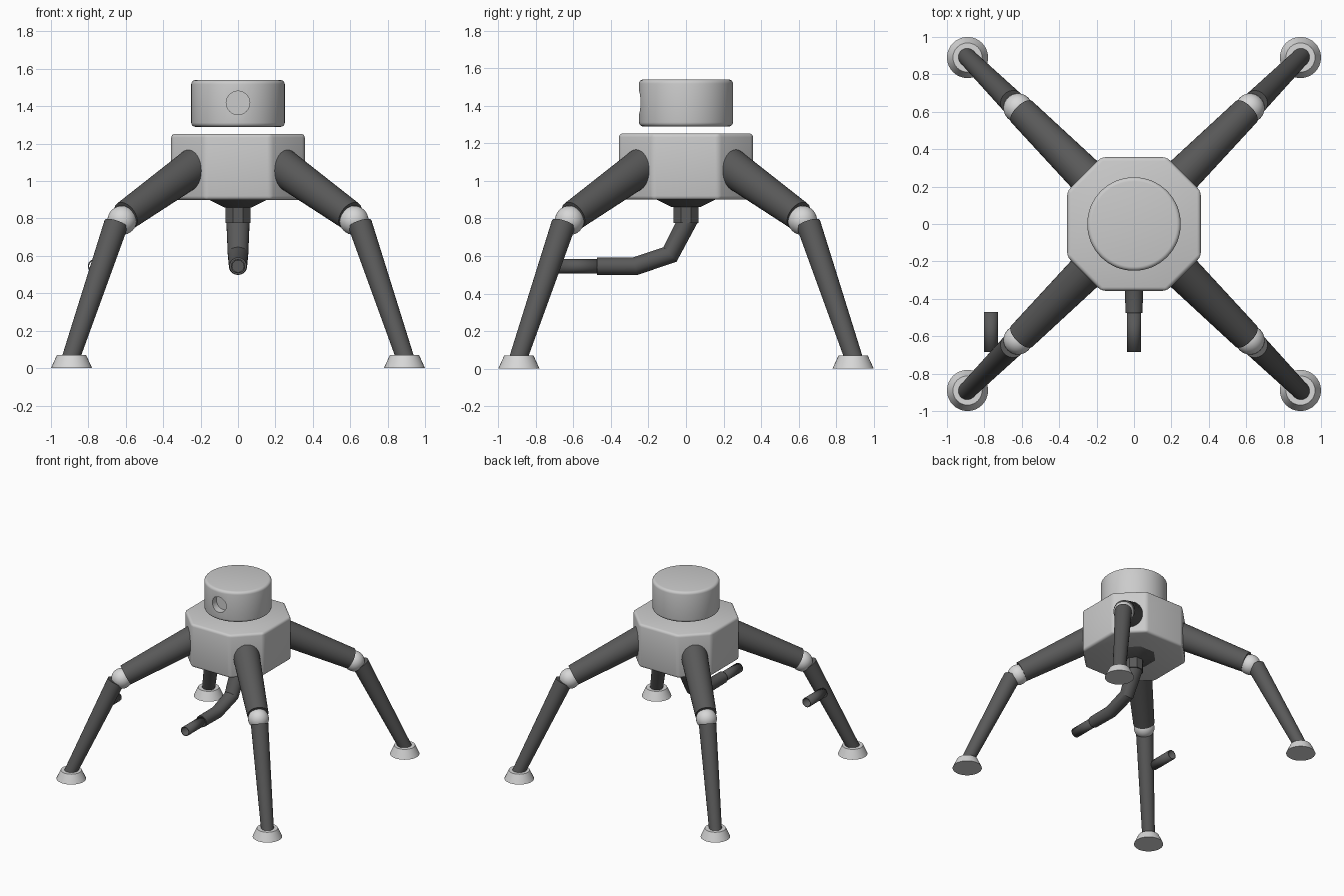
import bpy, bmesh, math
from mathutils import Vector, Matrix

if "Cube" in bpy.data.objects:
    bpy.data.objects.remove(bpy.data.objects["Cube"])


def material(name, v):
    m = bpy.data.materials.new(name)
    m.diffuse_color = (v, v, v, 1)
    m.use_nodes = True
    m.node_tree.nodes["Principled BSDF"].inputs["Base Color"].default_value = m.diffuse_color
    return m


LIGHT = material("light grey", 0.60)
PALE = material("pale grey", 0.68)
DARK = material("dark grey", 0.10)


def shade(ob, angle=35):
    bpy.ops.object.select_all(action='DESELECT')
    ob.select_set(True)
    bpy.context.view_layer.objects.active = ob
    bpy.ops.object.shade_smooth_by_angle(angle=math.radians(angle))


def finish(name, bm, mat, angle=35):
    bmesh.ops.recalc_face_normals(bm, faces=bm.faces)
    me = bpy.data.meshes.new(name)
    bm.to_mesh(me)
    bm.free()
    ob = bpy.data.objects.new(name, me)
    bpy.context.collection.objects.link(ob)
    me.materials.append(mat)
    shade(ob, angle)
    return ob


def cone(name, a, b, ra, rb, mat, n=32, spin=0.0, bevel=0.0, caps=True):
    """Tapered cylinder from point a to point b."""
    a, b = Vector(a), Vector(b)
    d = b - a
    M = (Matrix.Translation((a + b) / 2)
         @ d.to_track_quat('Z', 'Y').to_matrix().to_4x4()
         @ Matrix.Rotation(spin, 4, 'Z'))
    bm = bmesh.new()
    bmesh.ops.create_cone(bm, cap_ends=caps, segments=n, radius1=ra,
                          radius2=rb, depth=d.length, matrix=M)
    if bevel:
        rims = [e for e in bm.edges if e.calc_face_angle(0) > math.radians(60)]
        bmesh.ops.bevel(bm, geom=rims, offset=bevel, segments=4,
                        profile=0.5, affect='EDGES')
    return finish(name, bm, mat)


def tube(name, a, b, r, mat):
    """Thin hollow pipe, open at both ends."""
    ob = cone(name, a, b, r, r, mat, n=24, caps=False)
    s = ob.modifiers.new("wall", 'SOLIDIFY')
    s.thickness = 0.007
    s.offset = -1
    return ob


def sweep(name, rings, mat, n=24):
    """Bent pipe in the yz plane; each ring is (y1, z1, y2, z2, x radius)."""
    bm = bmesh.new()
    loops = []
    for y1, z1, y2, z2, rx in rings:
        c = Vector((0, (y1 + y2) / 2, (z1 + z2) / 2))
        u = Vector((0, (y1 - y2) / 2, (z1 - z2) / 2))
        loops.append([bm.verts.new(c + u * math.cos(t) + Vector((rx * math.sin(t), 0, 0)))
                      for t in (2 * math.pi * i / n for i in range(n))])
    for p, q in zip(loops, loops[1:]):
        for i in range(n):
            j = (i + 1) % n
            bm.faces.new((p[i], p[j], q[j], q[i]))
    bm.faces.new(loops[0])
    bm.faces.new(loops[-1])
    return finish(name, bm, mat, 20)


# body: block with cut corners and softened edges
H, C = 0.357, 0.175
bm = bmesh.new()
outline = [(H, -C), (H, C), (C, H), (-C, H), (-H, C), (-H, -C), (-C, -H), (C, -H)]
base = bm.faces.new([bm.verts.new((x, y, 0.90)) for x, y in outline])
ext = bmesh.ops.extrude_face_region(bm, geom=[base])
bmesh.ops.translate(bm, vec=(0, 0, 0.353),
                    verts=[g for g in ext["geom"] if isinstance(g, bmesh.types.BMVert)])
bmesh.ops.recalc_face_normals(bm, faces=bm.faces)
bmesh.ops.bevel(bm, geom=list(bm.edges), offset=0.02, segments=3,
                profile=0.5, affect='EDGES')
finish("body", bm, LIGHT)

# head: floating drum with a round eye socket bored into the front
head = cone("head", (0, 0, 1.29), (0, 0, 1.54), 0.25, 0.25, LIGHT, n=64, bevel=0.022)
cutter = cone("socket_cutter", (0, -0.19, 1.418), (0, -0.35, 1.418), 0.063, 0.063, LIGHT)
cutter.hide_render = True
cut = head.modifiers.new("socket", 'BOOLEAN')
cut.operation = 'DIFFERENCE'
cut.solver = 'EXACT'
cut.object = cutter
bpy.context.view_layer.objects.active = head
bpy.ops.object.modifier_apply(modifier=cut.name)
bpy.data.objects.remove(cutter)
shade(head)

# four legs, one on each cut corner
for sx, side in ((-1, "left"), (1, "right")):
    for sy, end in ((-1, "front"), (1, "back")):
        tag = end + "_" + side

        def P(r, z):
            return (sx * r, sy * r, z)

        cone(tag + "_upper_leg", P(0.21, 1.094), P(0.60, 0.815), 0.102, 0.080, DARK)
        cone(tag + "_lower_leg", P(0.652, 0.77), P(0.902, 0.03), 0.065, 0.047, DARK)
        cone(tag + "_foot", P(0.89, 0), P(0.89, 0.07), 0.11, 0.078, PALE)
        bm = bmesh.new()
        bmesh.ops.create_uvsphere(bm, u_segments=32, v_segments=16, radius=0.078,
                                  matrix=Matrix.Translation(P(0.62, 0.79)))
        finish(tag + "_knee", bm, PALE)

# octagonal mount and post under the body
k = 1 / math.cos(math.pi / 8)
cone("arm_mount", (0, 0, 0.86), (0, 0, 0.905), 0.075 * k, 0.165 * k, DARK,
     n=8, spin=math.pi / 8)
cone("arm_post", (0, 0, 0.775), (0, 0, 0.87), 0.067 * k, 0.067 * k, DARK,
     n=8, spin=math.pi / 8)

# bent arm reaching forward
sweep("arm", [(0.062, 0.778, -0.055, 0.778, 0.062),
              (-0.05, 0.570, -0.12, 0.647, 0.055),
              (-0.262, 0.498, -0.28, 0.593, 0.049),
              (-0.475, 0.500, -0.475, 0.592, 0.046)], DARK)

# hollow muzzle, and the matching loose pipe beside the left front leg
for name, x in (("arm_muzzle", 0), ("side_pipe", -0.765)):
    tube(name, (x, -0.47, 0.545), (x, -0.685, 0.545), 0.038, DARK)
